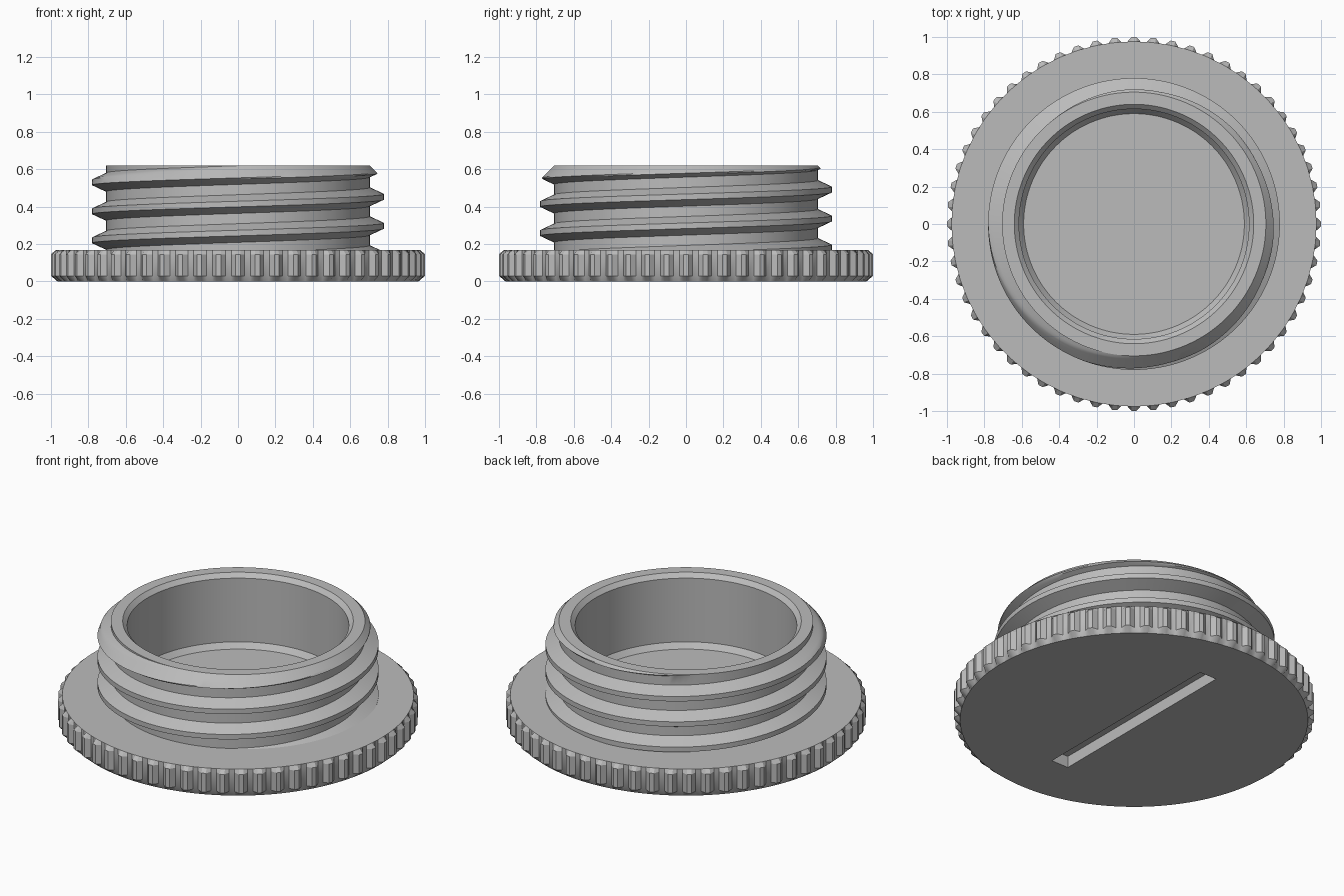
import bpy
import bmesh
from math import sin, cos, pi, radians

cube = bpy.data.objects.get("Cube")
if cube:
    bpy.data.objects.remove(cube, do_unlink=True)

# Single plain material
grey = bpy.data.materials.new("plain_grey")
grey.use_nodes = True
COLOUR = (0.5, 0.5, 0.5, 1)
grey.diffuse_color = COLOUR
grey.node_tree.nodes["Principled BSDF"].inputs["Base Color"].default_value = COLOUR


def wrap_columns(name, columns, cap=False):
    """Join columns of points, ordered counter-clockwise, into one surface."""
    bm = bmesh.new()
    grid = [[bm.verts.new(p) for p in col] for col in columns]
    for a, b in zip(grid, grid[1:]):
        for i in range(len(a) - 1):
            bm.faces.new((a[i], b[i], b[i + 1], a[i + 1]))
    bmesh.ops.remove_doubles(bm, verts=bm.verts[:], dist=1e-5)
    if cap:
        rims = [e for e in bm.edges if e.is_boundary]
        bmesh.ops.holes_fill(bm, edges=rims, sides=0)
        bmesh.ops.recalc_face_normals(bm, faces=bm.faces[:])
    mesh = bpy.data.meshes.new(name)
    bm.to_mesh(mesh)
    bm.free()
    mesh.materials.append(grey)
    obj = bpy.data.objects.new(name, mesh)
    bpy.context.collection.objects.link(obj)
    return obj


def polar(r, angle, z):
    return (r * cos(angle), r * sin(angle), z)


def smooth(obj):
    bpy.ops.object.select_all(action='DESELECT')
    obj.select_set(True)
    bpy.context.view_layer.objects.active = obj
    bpy.ops.object.shade_smooth_by_angle(angle=radians(28))


# Knurled grip disc: chamfered top and bottom, trapezoid teeth
TEETH = 60
TIP, VALLEY = 1.0, 0.975
tooth = [(-0.12, TIP), (0.12, TIP), (0.35, VALLEY), (0.65, VALLEY)]
columns = []
for t in range(TEETH):
    for phase, r in tooth:
        a = (t + phase) * 2 * pi / TEETH
        columns.append([polar(0.965, a, 0), polar(r, a, 0.03),
                        polar(r, a, 0.145), polar(VALLEY, a, 0.167)])
columns.append(columns[0])
grip = wrap_columns("grip_disc", columns, cap=True)

# Coin slot cut into the underside
bpy.ops.mesh.primitive_cube_add(size=1, location=(0, 0, 0))
cutter = bpy.context.object
cutter.name = "slot_cutter"
cutter.scale = (0.115, 1.28, 0.14)
cutter.hide_render = True
cutter.data.materials.append(grey)
cut = grip.modifiers.new("slot", 'BOOLEAN')
cut.operation = 'DIFFERENCE'
cut.solver = 'EXACT'
cut.object = cutter
bpy.context.view_layer.update()
evaluated = grip.evaluated_get(bpy.context.evaluated_depsgraph_get())
cut_mesh = bpy.data.meshes.new_from_object(evaluated)
grip.modifiers.clear()
grip.data = cut_mesh
bpy.data.objects.remove(cutter, do_unlink=True)
smooth(grip)

# Threaded collar: right-handed helix trimmed by a chamfer at the rim
ROOT, CREST, PITCH = 0.705, 0.78, 0.155
FLAT, FOOT = 0.015, 0.05
LOW, HIGH = 0.16, 0.62
START = 0.4525
SEGMENTS = 144


def thread_radius(z, angle):
    turn = (z - START) / PITCH - angle / (2 * pi)
    d = abs(turn - round(turn)) * PITCH
    rise = min(max((FOOT - d) / (FOOT - FLAT), 0), 1)
    return min(ROOT + (CREST - ROOT) * rise, ROOT + HIGH - z)


STEPS = 5
flank = [FLAT + (FOOT - FLAT) * i / STEPS for i in range(STEPS + 1)]
offsets = [-d for d in reversed(flank)] + flank
bore = [(0.64, HIGH), (0.615, 0.595), (0.615, 0.205), (0.59, 0.172), (0, 0.172)]
columns = []
for s in range(SEGMENTS + 1):
    a = 2 * pi * s / SEGMENTS
    col = []
    for k in range(-3, 3):
        for d in offsets:
            z = START + (k + s / SEGMENTS) * PITCH + d
            z = min(max(z, LOW), HIGH)
            col.append(polar(thread_radius(z, a), a, z))
    col += [polar(r, a, z) for r, z in bore]
    columns.append(col)
collar = wrap_columns("threaded_collar", columns)
smooth(collar)
